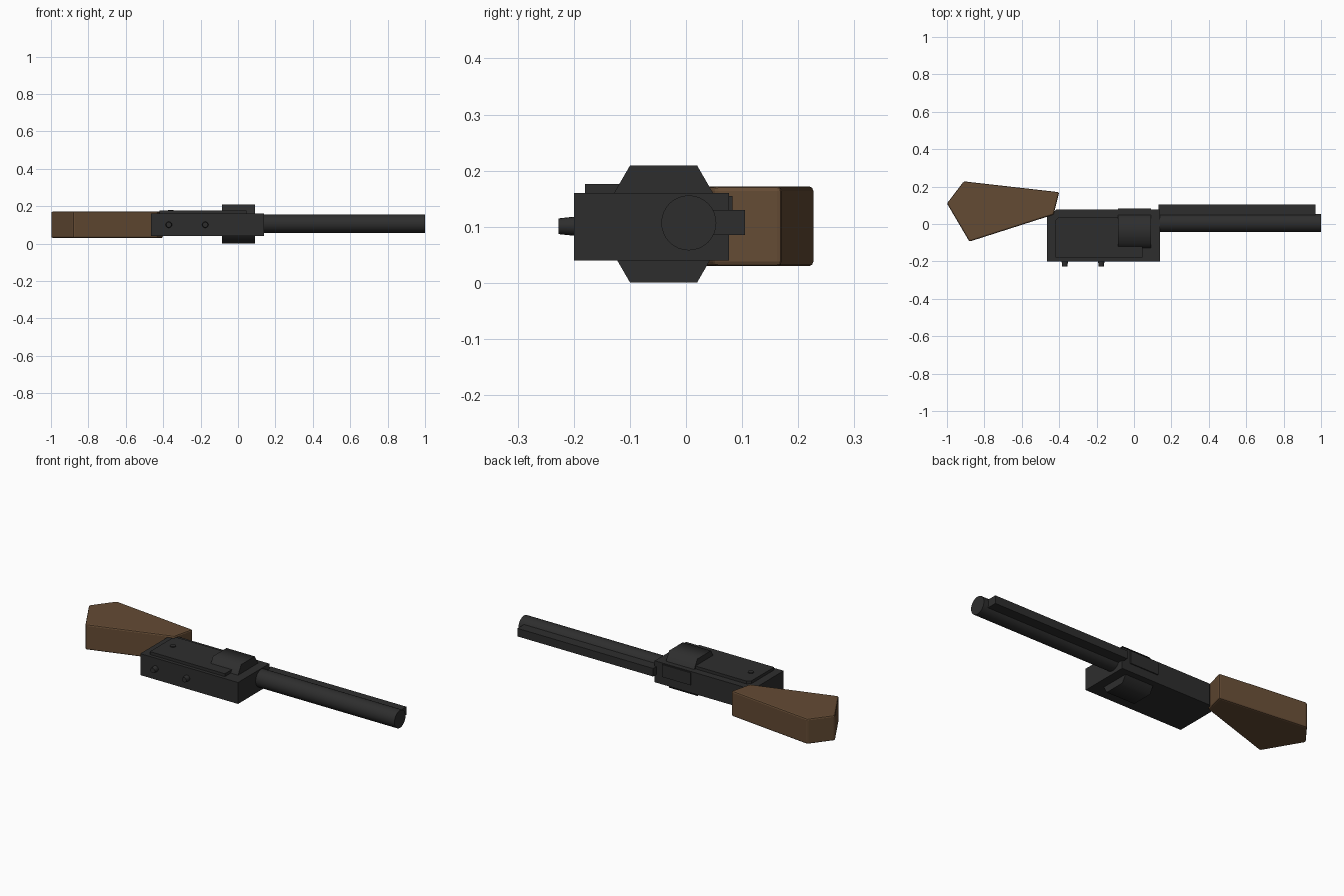
import bpy, bmesh, math
from mathutils import Matrix, Vector

default = bpy.data.objects.get("Cube")
if default:
    bpy.data.objects.remove(default, do_unlink=True)


def material(name, rgb):
    m = bpy.data.materials.new(name)
    m.use_nodes = True
    m.diffuse_color = (*rgb, 1)
    m.node_tree.nodes["Principled BSDF"].inputs["Base Color"].default_value = (*rgb, 1)
    return m


metal = material("dark_metal", (0.027, 0.027, 0.027))
wood = material("brown_wood", (0.127, 0.070, 0.034))


def finish(name, bm, mat, smooth_angle=None):
    bmesh.ops.recalc_face_normals(bm, faces=bm.faces[:])
    mesh = bpy.data.meshes.new(name)
    bm.to_mesh(mesh)
    bm.free()
    mesh.materials.append(mat)
    ob = bpy.data.objects.new(name, mesh)
    bpy.context.collection.objects.link(ob)
    if smooth_angle:
        bpy.ops.object.select_all(action='DESELECT')
        ob.select_set(True)
        bpy.context.view_layer.objects.active = ob
        bpy.ops.object.shade_smooth_by_angle(angle=math.radians(smooth_angle))
    return ob


def slab(name, outline, z0, z1, mat, bevel=0):
    """Extrude an outline in the xy plane from z0 to z1."""
    bm = bmesh.new()
    face = bm.faces.new([bm.verts.new((x, y, z0)) for x, y in outline])
    out = bmesh.ops.extrude_face_region(bm, geom=[face])
    for v in out["geom"]:
        if isinstance(v, bmesh.types.BMVert):
            v.co.z = z1
    ob = finish(name, bm, mat)
    if bevel:
        mod = ob.modifiers.new("soft_edges", 'BEVEL')
        mod.width, mod.segments = bevel, 2
    return ob


def box(name, x0, x1, y0, y1, z0, z1, mat):
    return slab(name, [(x0, y0), (x1, y0), (x1, y1), (x0, y1)], z0, z1, mat)


def rod(name, start, end, r0, r1, sides, mat, turn=0, angle=40):
    """Cylinder, cone or prism between two points."""
    start, end = Vector(start), Vector(end)
    axis = end - start
    bm = bmesh.new()
    bmesh.ops.create_cone(
        bm, cap_ends=True, segments=sides, radius1=r0, radius2=r1, depth=axis.length,
        matrix=Matrix.Translation((start + end) / 2)
        @ axis.to_track_quat('Z', 'Y').to_matrix().to_4x4()
        @ Matrix.Rotation(turn, 4, 'Z'))
    return finish(name, bm, mat, angle)


# Receiver with one cut corner beside the stock
slab("receiver", [(-0.465, -0.2), (0.14, -0.2), (0.14, 0.077),
                  (-0.415, 0.077), (-0.465, 0.04)], 0.04, 0.16, metal)

# Side cover plate with its screw
slab("side_plate", [(-0.42, -0.18), (0.045, -0.18), (0.045, 0.038),
                    (-0.4, 0.038), (-0.42, 0.02)], 0.155, 0.176, metal)
rod("plate_screw", (-0.36, -0.06, 0.17), (-0.36, -0.06, 0.181), 0.015, 0.015, 16, metal)

# Six-sided magazine crossing the receiver
rod("magazine", (-0.085, -0.04, 0.105), (0.09, -0.04, 0.105),
    0.12, 0.12, 6, metal, turn=math.pi / 2, angle=65)
magazine = bpy.data.objects["magazine"]
# Point two corners along y, whatever the prism's starting turn
ys = [v.co.y for v in magazine.data.vertices]
if max(ys) - min(ys) < 0.23:
    centre = Vector((0, -0.04, 0.105))
    magazine.data.transform(Matrix.Translation(centre)
                            @ Matrix.Rotation(math.pi / 6, 4, 'X')
                            @ Matrix.Translation(-centre))

# Raised cover along the back of the receiver
box("port_cover", -0.085, 0.09, 0.07, 0.083, 0.085, 0.155, metal)

# Barrel and its rib
rod("barrel", (0.13, 0.005, 0.107), (1.0, 0.005, 0.107), 0.049, 0.049, 32, metal)
box("barrel_rib", 0.13, 0.97, 0.04, 0.105, 0.085, 0.13, metal)

# Pegs on the front face
for label, x in (("left", -0.175), ("right", -0.37)):
    rod(label + "_peg", (x, -0.19, 0.101), (x, -0.227, 0.101), 0.018, 0.014, 16, metal)

# Wooden stock
slab("stock", [(-1.0, 0.11), (-0.88, -0.094), (-0.43, 0.05),
               (-0.4, 0.17), (-0.91, 0.228)], 0.03, 0.172, wood, bevel=0.008)
